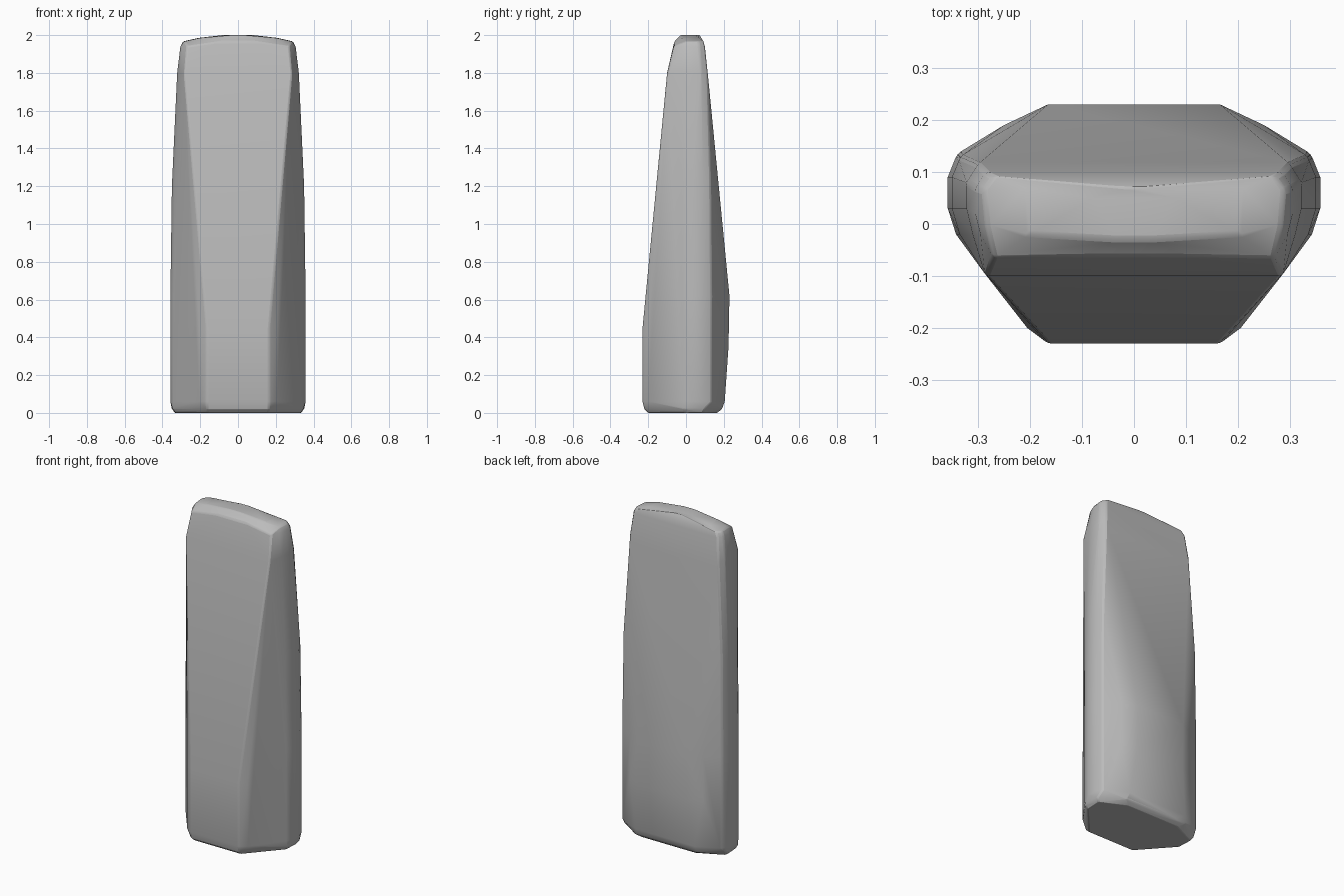
import bpy
import bmesh

cube = bpy.data.objects.get("Cube")
if cube:
    bpy.data.objects.remove(cube)

# Single grey finish
grey = bpy.data.materials.new("stone_grey")
grey.use_nodes = True
colour = (0.5, 0.5, 0.5, 1)
grey.diffuse_color = colour
grey.node_tree.nodes["Principled BSDF"].inputs["Base Color"].default_value = colour

bm = bmesh.new()


def mirrored(points, z):
    """Add half of a level outline and its mirror image."""
    for x, y in points:
        for side in (-1, 1):
            bm.verts.new((side * x, y, z))


# Foot, with a small rounded rim
mirrored([(.16, -.20), (.33, -.01), (.335, .09), (.18, .165)], 0.0)
mirrored([(.165, -.22), (.345, -.01), (.35, .10), (.21, .19)], 0.02)

# Body outlines, front to back: full belly, then a long taper
belly = [(.165, -.23), (.205, -.20), (.342, -.02), (.358, .03),
         (.358, .09), (.34, .135)]
mirrored(belly + [(.20, .205)], 0.06)
mirrored(belly + [(.25, .19), (.165, .225)], 0.35)
mirrored(belly[:2], 0.45)
mirrored(belly[2:] + [(.25, .19), (.165, .23)], 0.62)
mirrored([(.335, -.02), (.35, .03), (.35, .09), (.335, .13)], 1.2)
mirrored([(.285, -.10), (.31, -.02), (.322, .03), (.322, .08), (.30, .115)], 1.8)

# Crown: rounded front lip and a shallow dome across the width
mirrored([(.27, -.065), (.295, -.02), (.305, .02), (.305, .07), (.285, .10)], 1.94)
mirrored([(.285, .0), (.29, .065), (.27, .092)], 1.967)
mirrored([(.10, -.062), (.17, .09)], 1.965)
mirrored([(.20, -.02), (.21, .07)], 1.985)
mirrored([(.03, -.03), (.08, .05), (.03, .072)], 2.0)

# Stretch the skin over the outlines
hull = bmesh.ops.convex_hull(bm, input=bm.verts)
loose = {v for v in hull["geom_interior"] + hull["geom_unused"]
         if isinstance(v, bmesh.types.BMVert)}
bmesh.ops.delete(bm, geom=list(loose), context="VERTS")
bmesh.ops.recalc_face_normals(bm, faces=bm.faces)

mesh = bpy.data.meshes.new("slab")
bm.to_mesh(mesh)
bm.free()
mesh.materials.append(grey)
slab = bpy.data.objects.new("slab", mesh)
bpy.context.collection.objects.link(slab)

# Soften the creases and smooth the shallow angles
bevel = slab.modifiers.new("soft_edges", "BEVEL")
bevel.width = 0.008
bevel.segments = 2
bevel.angle_limit = 0.5
bpy.context.view_layer.objects.active = slab
slab.select_set(True)
bpy.ops.object.shade_smooth_by_angle(angle=0.45)
